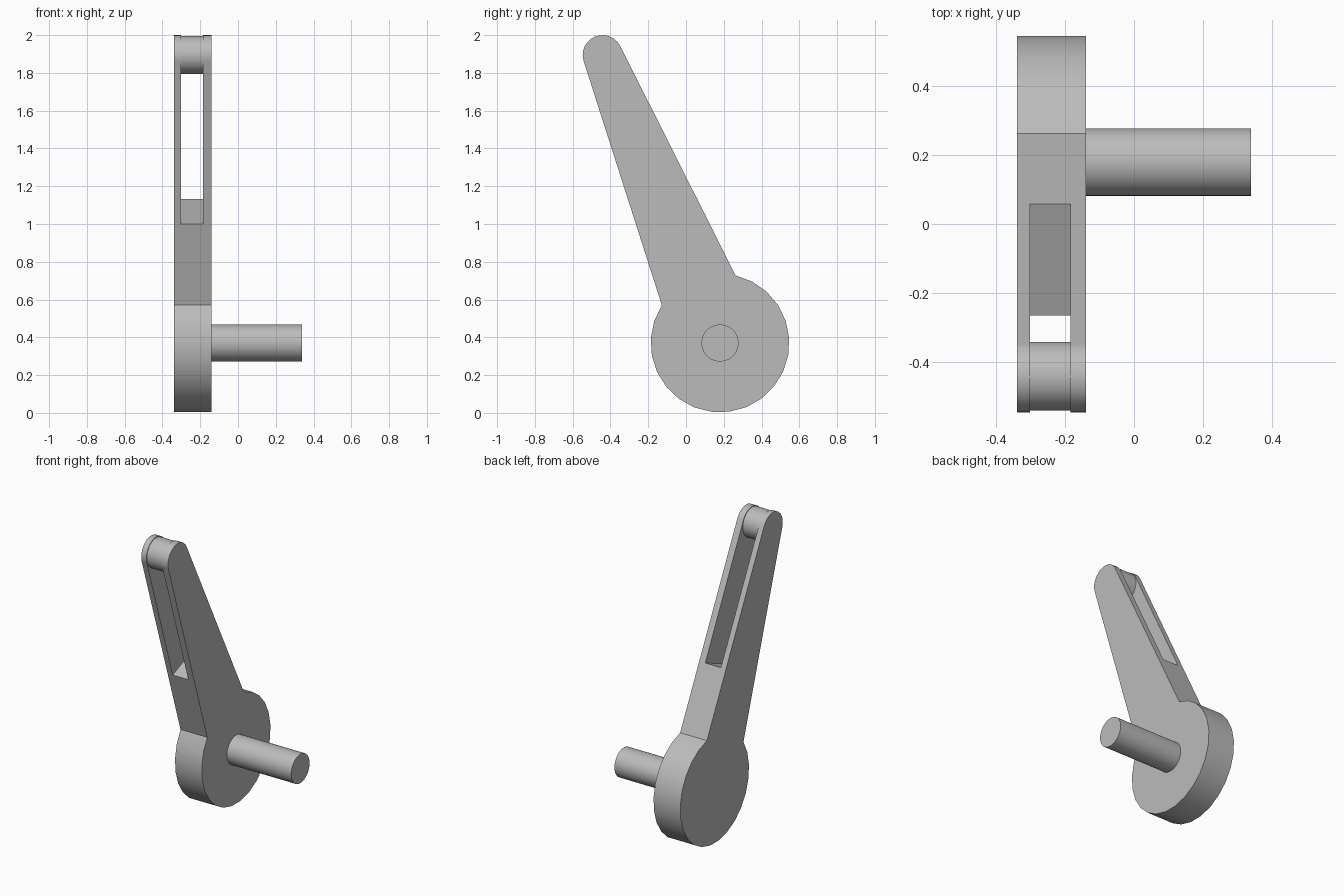
import bpy
import bmesh
from math import cos, sin, radians, atan2
from mathutils import Vector

cube = bpy.data.objects.get("Cube")
if cube:
    bpy.data.objects.remove(cube, do_unlink=True)

grey = bpy.data.materials.new("plain grey")
grey.use_nodes = True
grey.diffuse_color = (0.5, 0.5, 0.5, 1)
grey.node_tree.nodes["Principled BSDF"].inputs["Base Color"].default_value = (0.5, 0.5, 0.5, 1)

HUB = Vector((0.18, 0.37))       # y, z of the hub axis
TIP = Vector((-0.442, 1.895))    # y, z of the tip axis
HUB_R, TIP_R = 0.367, 0.105
LEFT_X, RIGHT_X = -0.34, -0.14   # thickness of the lever


def arc(center, radius, start, end, steps):
    """Points on an arc in the y-z plane, angles in degrees."""
    angles = [radians(start + (end - start) * i / steps) for i in range(steps + 1)]
    return [center + radius * Vector((cos(a), sin(a))) for a in angles]


def extrude(name, outline, x0, x1):
    """Solid made from a y-z outline, extruded along x."""
    bm = bmesh.new()
    face = bm.faces.new([bm.verts.new((x0, p.x, p.y)) for p in outline])
    result = bmesh.ops.extrude_face_region(bm, geom=[face])
    moved = [v for v in result["geom"] if isinstance(v, bmesh.types.BMVert)]
    bmesh.ops.translate(bm, verts=moved, vec=(x1 - x0, 0, 0))
    bmesh.ops.recalc_face_normals(bm, faces=bm.faces)
    mesh = bpy.data.meshes.new(name)
    bm.to_mesh(mesh)
    bm.free()
    mesh.materials.append(grey)
    obj = bpy.data.objects.new(name, mesh)
    bpy.context.collection.objects.link(obj)
    return obj


def activate(obj):
    bpy.ops.object.select_all(action="DESELECT")
    obj.select_set(True)
    bpy.context.view_layer.objects.active = obj


# Lever: round hub joined to a tapering arm with a rounded tip
outline = arc(HUB, HUB_R, 77, -213, 20) + arc(TIP, TIP_R, 198, 27, 12)
lever = extrude("lever", outline, LEFT_X, RIGHT_X)

# Slot through the arm, square to its axis and open at the tip
along = (TIP - HUB).normalized()
across = Vector((along.y, -along.x))
floor = Vector((-0.267, 1.0))
corners = [floor + across * a + along * b
           for a, b in ((-0.5, 0), (0.9, 0), (0.9, 1.5), (-0.5, 1.5))]
cutter = extrude("slot_cutter", corners, -0.302, -0.185)
cutter.hide_render = True
cut = lever.modifiers.new("slot", "BOOLEAN")
cut.operation = "DIFFERENCE"
cut.solver = "EXACT"
cut.object = cutter
activate(lever)
bpy.ops.object.modifier_apply(modifier=cut.name)
bpy.data.objects.remove(cutter, do_unlink=True)

# Roller held between the two cheeks, and the shaft on the hub
roller = extrude("tip_roller", arc(TIP, 0.1, 0, 352.5, 47), -0.302, -0.185)
shaft = extrude("hub_shaft", arc(HUB, 0.098, 0, 352.5, 47), RIGHT_X, 0.34)

# Smooth round surfaces, crisp edges
for part in (lever, roller, shaft):
    activate(part)
    bpy.ops.object.shade_smooth_by_angle(angle=radians(30))
    part.modifiers.new("flat_face_normals", "WEIGHTED_NORMAL").keep_sharp = True
